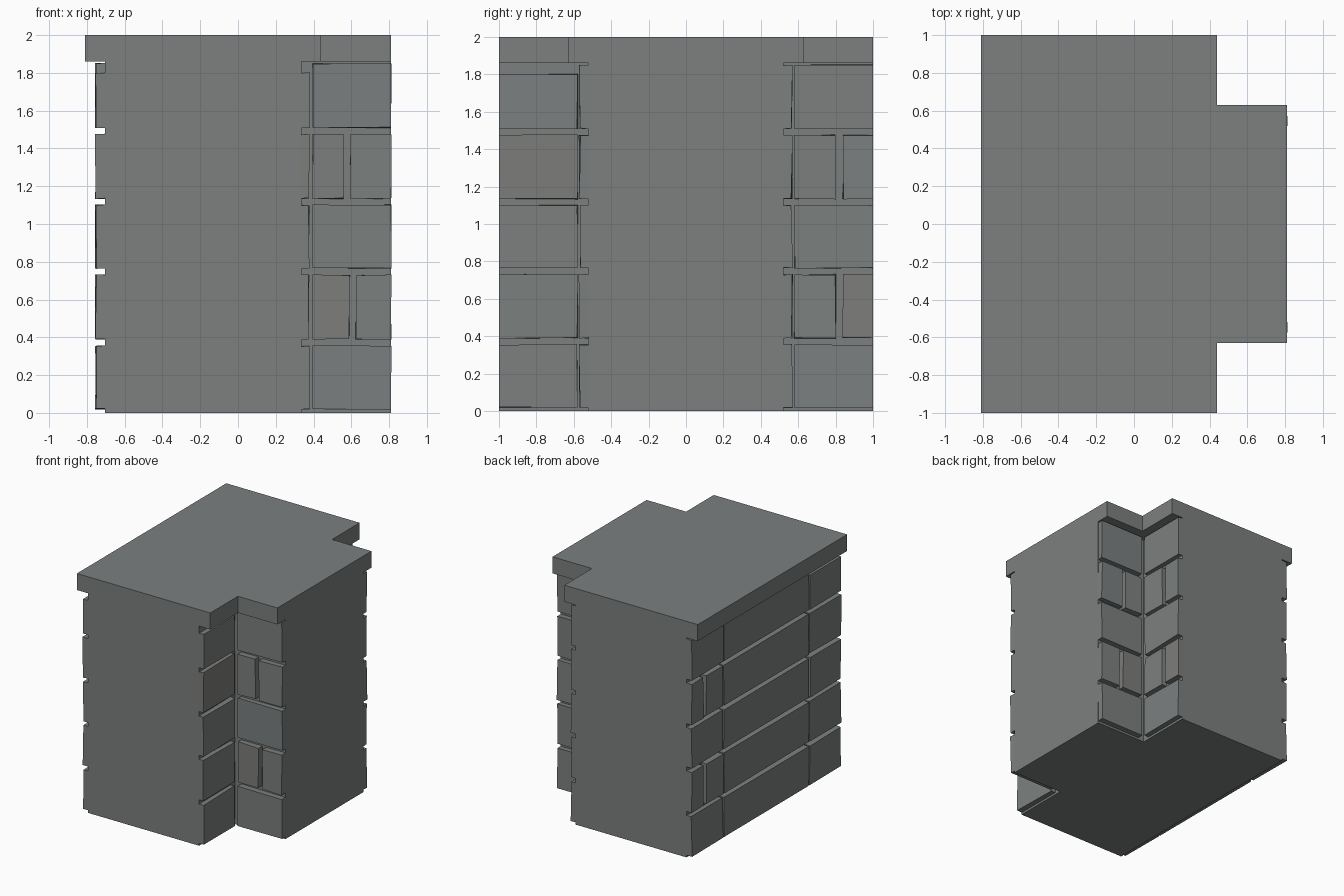
import bpy, bmesh, random
from mathutils import Vector

random.seed(4)
cube = bpy.data.objects.get("Cube")
if cube:
    bpy.data.objects.remove(cube, do_unlink=True)


def material(name, rgb):
    m = bpy.data.materials.new(name)
    m.use_nodes = True
    colour = (*rgb, 1)
    m.diffuse_color = colour
    m.node_tree.nodes["Principled BSDF"].inputs["Base Color"].default_value = colour
    return m


GREY = material("stone grey", (0.20, 0.215, 0.212))
WARM = material("warm stone grey", (0.205, 0.207, 0.195))


def finish(bm, name, mat):
    bmesh.ops.recalc_face_normals(bm, faces=bm.faces)
    mesh = bpy.data.meshes.new(name)
    bm.to_mesh(mesh)
    bm.free()
    mesh.materials.append(mat)
    ob = bpy.data.objects.new(name, mesh)
    bpy.context.collection.objects.link(ob)


def tee(name, back, shoulder, tip, half, z0, z1):
    """T-shaped prism: a crossbar along y with a stem towards +x."""
    right = [(back, -1), (shoulder, -1), (shoulder, -half), (tip, -half)]
    outline = right + [(x, -y) for x, y in reversed(right)]
    bm = bmesh.new()
    base = bm.faces.new([bm.verts.new((x, y, z0)) for x, y in outline])
    grown = bmesh.ops.extrude_face_region(bm, geom=[base])
    bmesh.ops.translate(bm, vec=(0, 0, z1 - z0),
                        verts=[v for v in grown["geom"] if isinstance(v, bmesh.types.BMVert)])
    finish(bm, name, GREY)


def stone(name, axis, wall, face, span, rise, mat=GREY):
    """Rough slab from the wall plane out to its face, spread over span and rise."""
    bm = bmesh.new()
    bmesh.ops.create_cube(bm, size=1)
    for v in bm.verts:
        out, along = v.co[axis] > 0, v.co[1 - axis] > 0
        p = Vector((0, 0, rise[int(v.co.z > 0)]))
        p[axis] = face + random.uniform(-0.006, 0.004) if out else wall
        p[1 - axis] = span[int(along)]
        # Sawn ends stay flat, the other edges wander a little
        if abs(p[1 - axis]) not in (1, TIP):
            p[1 - axis] += random.uniform(-0.003, 0.003)
        p.z += random.uniform(-0.003, 0.003)
        v.co = p
    finish(bm, name, mat)


# Mortar core and capping slab
TIP = 0.81
BACK, SHOULDER, HALF = -0.705, 0.335, 0.52
tee("mortar_core", BACK, SHOULDER, TIP, HALF, 0, 1.86)
tee("cap_slab", -0.81, 0.44, TIP, 0.63, 1.86, 2)

# Five courses of facing stones
courses = [(0.02, 0.355), (0.39, 0.73), (0.765, 1.10), (1.135, 1.475), (1.51, 1.85)]
for i, rise in enumerate(courses):
    split = i % 2 == 1
    short = (rise[0], min(rise[1], 1.80))
    n = i + 1

    # Front arm, unbroken on both long sides
    stone(f"front_arm_stone_{n}", 0, SHOULDER, 0.378, (-1, -0.58), short, WARM if i == 3 else GREY)
    stone(f"back_wall_front_stone_{n}", 0, BACK, -0.752, (-1, -0.58), short)

    # Middle of the long flat wall
    stone(f"back_wall_middle_stone_{n}", 0, BACK, -0.752, (-0.567, 0.567), rise)

    # Rear arm, with a vertical joint in every other course
    spans = [(0.58, 0.80), (0.84, 1)] if split else [(0.58, 1)]
    for k, span in enumerate(spans):
        mat = WARM if i == 1 and k else GREY
        stone(f"rear_arm_stone_{n}_{k}", 0, SHOULDER, 0.378, span, rise, mat)
        stone(f"back_wall_rear_stone_{n}_{k}", 0, BACK, -0.752, span, rise)

    # Both sides of the stem
    joint = 0.59 if i == 1 else 0.56
    spans = [(0.395, joint), (joint + 0.035, TIP)] if split else [(0.395, TIP)]
    for side in (-1, 1):
        for k, span in enumerate(spans):
            mat = WARM if i == 1 and k == 0 else GREY
            stone(f"stem_stone_{n}_{k}", 1, side * HALF, side * 0.568, span, rise, mat)
